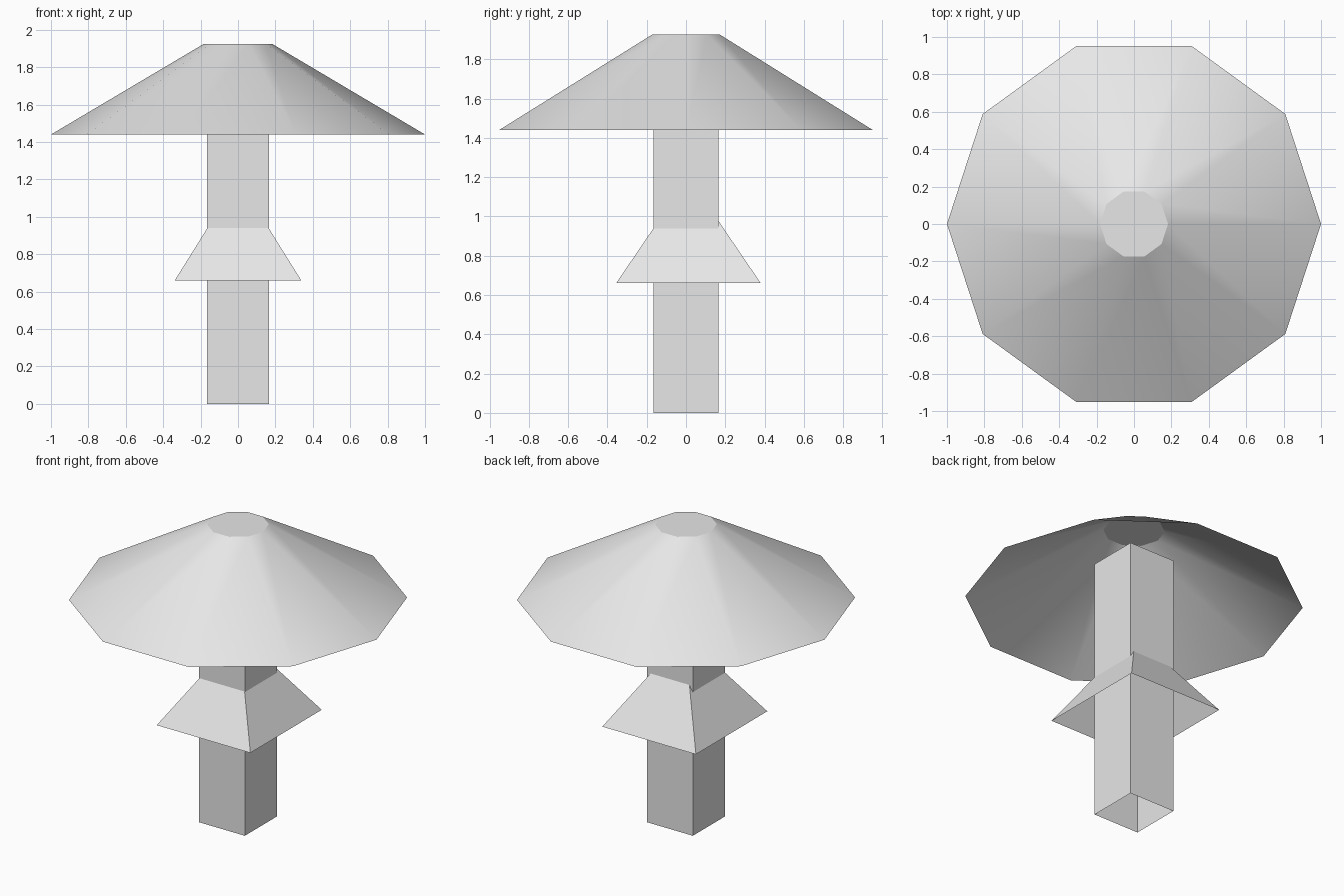
import bpy, math

if "Cube" in bpy.data.objects:
    bpy.data.objects.remove(bpy.data.objects["Cube"])

grey = bpy.data.materials.new("plain grey")
grey.diffuse_color = (0.8, 0.8, 0.8, 1)
grey.use_nodes = True
grey.node_tree.nodes["Principled BSDF"].inputs["Base Color"].default_value = grey.diffuse_color


def lofted(name, rings, close_top=False):
    """Open shell through rings of equal point count."""
    n = len(rings[0])
    verts = [p for ring in rings for p in ring]
    faces = []
    for r in range(len(rings) - 1):
        a, b = r * n, (r + 1) * n
        faces += [(a + i, a + (i + 1) % n, b + (i + 1) % n, b + i) for i in range(n)]
    if close_top:
        faces.append(tuple(range(len(verts) - n, len(verts))))
    mesh = bpy.data.meshes.new(name)
    mesh.from_pydata(verts, [], faces)
    mesh.materials.append(grey)
    obj = bpy.data.objects.new(name, mesh)
    bpy.context.collection.objects.link(obj)
    return obj


def rect(hx, hy, z, cy=0.0):
    return [(-hx, cy - hy, z), (hx, cy - hy, z), (hx, cy + hy, z), (-hx, cy + hy, z)]


def circle(r, z, n=10):
    return [(r * math.cos(math.tau * i / n), r * math.sin(math.tau * i / n), z)
            for i in range(n)]


# Square hollow stem, ending inside the cap
lofted("stem", [rect(0.165, 0.165, 0), rect(0.165, 0.165, 1.71)])

# Four-sided skirt, slightly towards the back, running into the stem
k = 0.36
lofted("skirt", [rect(0.338, 0.368, 0.66, 0.0125),
                 rect(0.338 * k, 0.368 * k, 0.66 + 0.542 * (1 - k), 0.0125)])

# Ten-sided cap, open underneath, with a flat top
cap = lofted("cap", [circle(1.0, 1.44), circle(0.182, 1.925)], close_top=True)
bpy.context.view_layer.objects.active = cap
cap.select_set(True)
bpy.ops.object.shade_smooth_by_angle(angle=math.radians(25))
